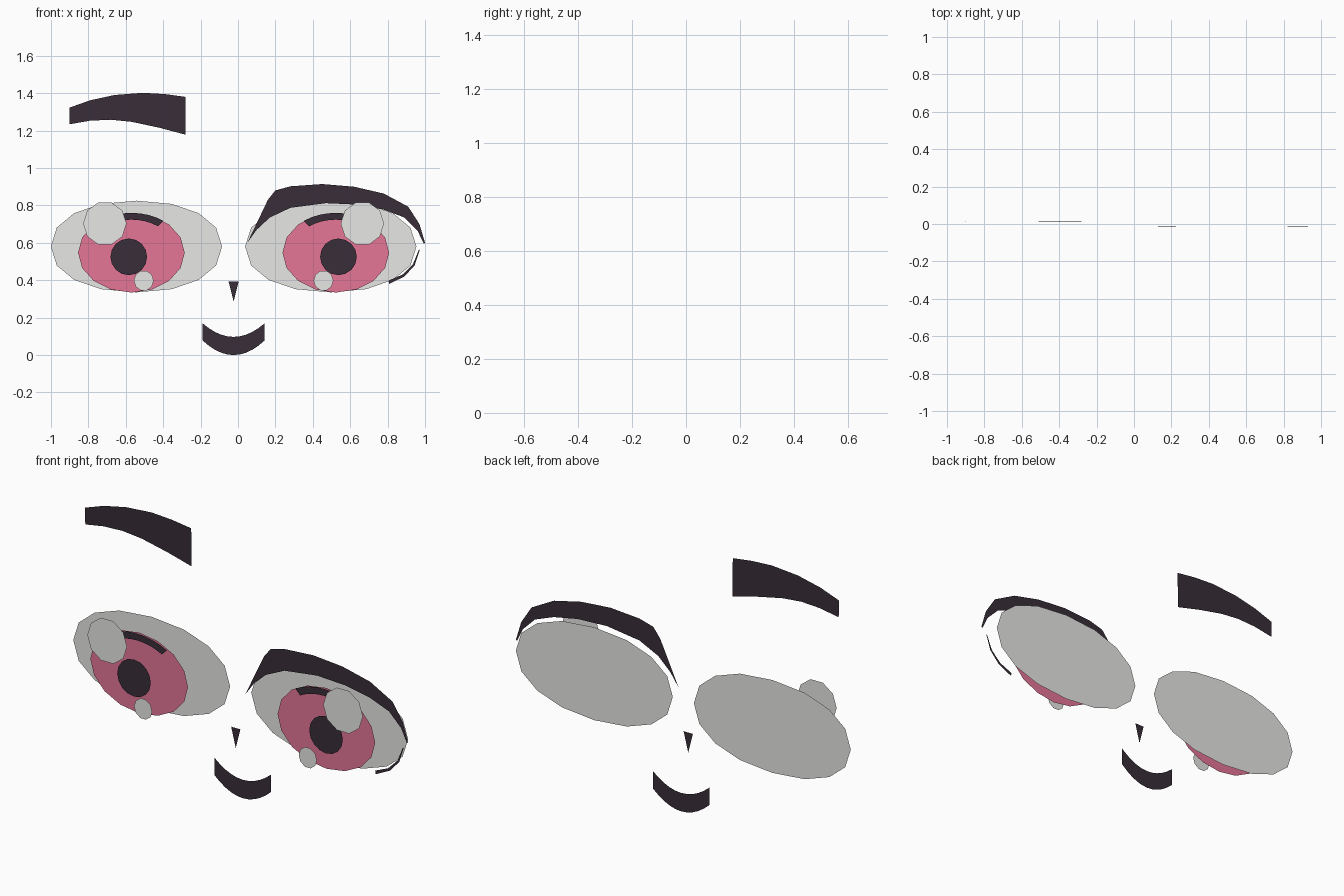
import bpy, bmesh, math

cube = bpy.data.objects.get("Cube")
if cube:
    bpy.data.objects.remove(cube, do_unlink=True)

AXIS = -0.0235  # x of the face's mirror line


def material(name, rgb):
    m = bpy.data.materials.new(name)
    m.use_nodes = True
    color = (*rgb, 1)
    m.diffuse_color = color
    m.node_tree.nodes["Principled BSDF"].inputs["Base Color"].default_value = color
    return m


white = material("eye white", (0.8, 0.8, 0.79))
pink = material("iris pink", (0.78, 0.18, 0.31))
dark = material("ink dark", (0.04, 0.027, 0.04))


def finish(name, bm, mat):
    bmesh.ops.remove_doubles(bm, verts=bm.verts, dist=0.0001)
    # every plate faces the front
    for f in bm.faces:
        f.normal_update()
        if f.normal.y > 0:
            f.normal_flip()
    mesh = bpy.data.meshes.new(name)
    bm.to_mesh(mesh)
    bm.free()
    mesh.materials.append(mat)
    obj = bpy.data.objects.new(name, mesh)
    bpy.context.collection.objects.link(obj)
    return obj


def flip(x, side):
    return x if side < 0 else 2 * AXIS - x


def oval(name, side, x, z, rx, rz, y, sides, mat, power=1.0):
    """Flat polygonal oval; power below one squares it slightly."""
    def bend(v):
        return math.copysign(abs(v) ** power, v)
    bm = bmesh.new()
    ring = []
    for i in range(sides):
        a = 2 * math.pi * i / sides
        ring.append(bm.verts.new((flip(x + rx * bend(math.cos(a)), side), y,
                                  z + rz * bend(math.sin(a)))))
    bm.faces.new(ring)
    return finish(name, bm, mat)


def ribbon(name, upper, lower, y, mat, tilt=0.0):
    """Flat strip of faces between two outlines."""
    bm = bmesh.new()
    mid = sum(p[1] for p in upper + lower) / (2 * len(upper))

    def row(points):
        return [bm.verts.new((x, y + tilt * (z - mid), z)) for x, z in points]
    a, b = row(upper), row(lower)
    for i in range(len(a) - 1):
        quad = [a[i], a[i + 1], b[i + 1], b[i]]
        if (quad[0].co - quad[3].co).length < 0.0001:
            quad.pop()
        bm.faces.new(quad)
    return finish(name, bm, mat)


# Eyes: stacked plates, mirrored about the face axis
for side, label in ((-1, "right"), (1, "left")):
    oval(label + "_eye_white", side, -0.543, 0.58, 0.458, 0.245, 0.056, 16, white, 0.92)
    oval(label + "_iris", side, -0.57, 0.547, 0.285, 0.213, -0.01, 16, pink)
    oval(label + "_pupil", side, -0.584, 0.525, 0.098, 0.098, -0.033, 16, dark)
    oval(label + "_large_highlight", side, -0.712, 0.703, 0.116, 0.118, -0.074, 10, white)
    oval(label + "_small_highlight", side, -0.504, 0.398, 0.053, 0.055, -0.071, 10, white)

    # dark arc along the top of the iris
    arcs = []
    for scale in (1, 0.83):
        arcs.append([(flip(-0.57 + 0.285 * scale * math.cos(a), side),
                      0.547 + 0.213 * scale * math.sin(a))
                     for a in (math.radians(53 + 74 * i / 8) for i in range(9))])
    ribbon(label + "_iris_shade", arcs[0], arcs[1], -0.025, dark)

# Upper and lower lashes on the left eye
ribbon("upper_lash",
       [(0.05, 0.6), (0.16, 0.83), (0.2, 0.88), (0.28, 0.902), (0.45, 0.914),
        (0.62, 0.9), (0.78, 0.863), (0.91, 0.793), (0.97, 0.7), (1, 0.6)],
       [(0.05, 0.6), (0.1, 0.67), (0.17, 0.735), (0.28, 0.787), (0.47, 0.812),
        (0.64, 0.804), (0.78, 0.777), (0.89, 0.735), (0.96, 0.665), (0.993, 0.595)],
       -0.012, dark, tilt=-0.01)
ribbon("lower_lash",
       [(0.968, 0.565), (0.935, 0.485), (0.88, 0.43), (0.805, 0.398)],
       [(0.971, 0.56), (0.945, 0.48), (0.89, 0.42), (0.808, 0.38)],
       -0.006, dark)

# Right eyebrow
ribbon("right_eyebrow",
       [(-0.9, 1.323), (-0.79, 1.362), (-0.66, 1.39), (-0.51, 1.402), (-0.39, 1.395), (-0.28, 1.38)],
       [(-0.9, 1.234), (-0.79, 1.253), (-0.68, 1.258), (-0.57, 1.247), (-0.42, 1.215), (-0.28, 1.178)],
       0.011, dark, tilt=-0.015)

# Nose: a small downward triangle
ribbon("nose", [(AXIS - 0.027, 0.393), (AXIS + 0.027, 0.393)],
       [(AXIS, 0.287), (AXIS, 0.287)], 0.015, dark)

# Mouth: curved smile
steps = [i / 5 for i in range(-5, 6)]
ribbon("mouth",
       [(AXIS + 0.165 * t, 0.097 + 0.072 * t * t) for t in steps],
       [(AXIS + 0.165 * t, 0.077 * t * t) for t in steps],
       0.074, dark)
